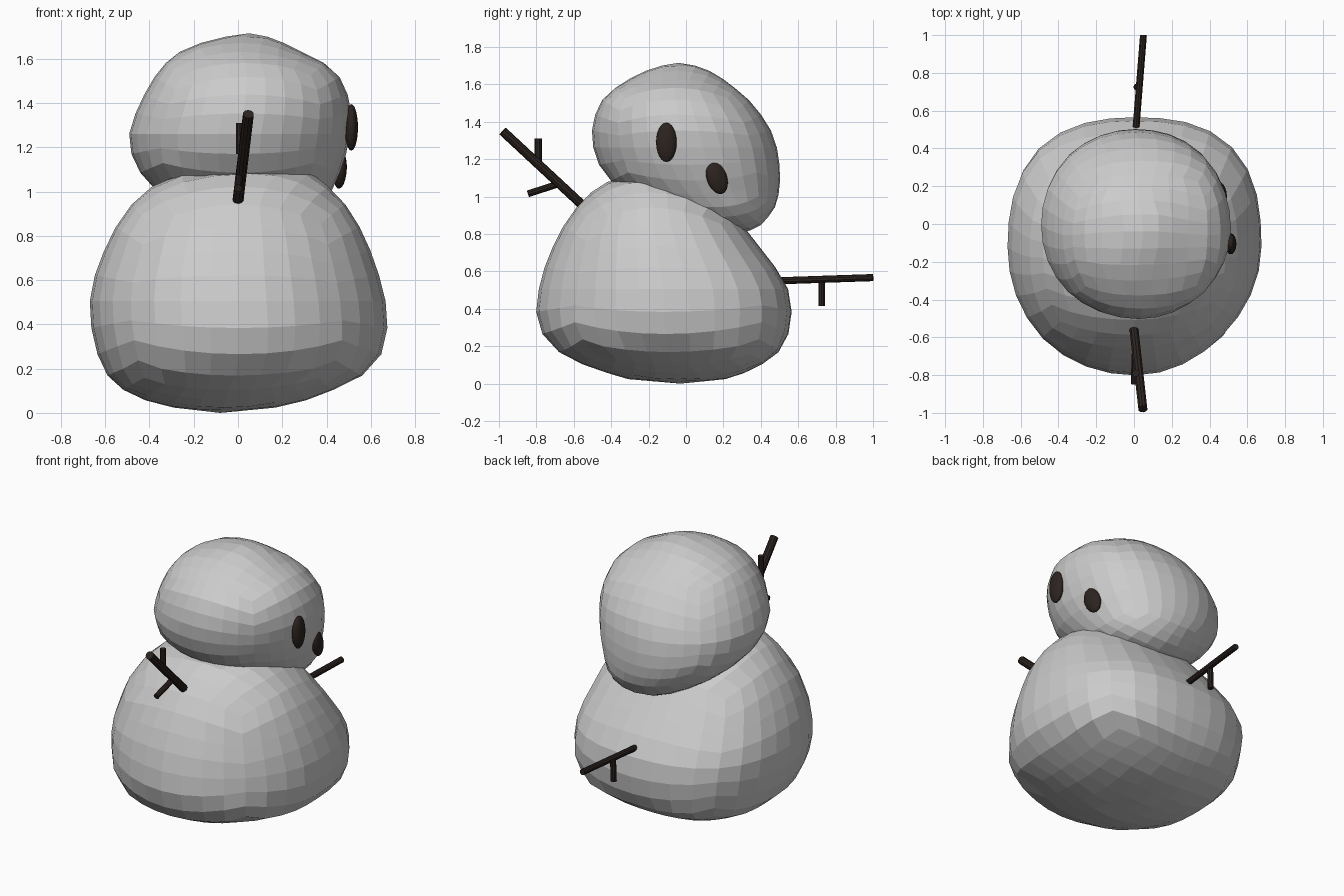
import bpy, bmesh, math
from mathutils import Vector

if "Cube" in bpy.data.objects:
    bpy.data.objects.remove(bpy.data.objects["Cube"])

dark = bpy.data.materials.new("dark_brown")
dark.diffuse_color = (0.025, 0.017, 0.014, 1)
dark.use_nodes = True
dark.node_tree.nodes["Principled BSDF"].inputs["Base Color"].default_value = dark.diffuse_color


def add(name, bm, mat=None):
    me = bpy.data.meshes.new(name)
    bm.to_mesh(me)
    bm.free()
    ob = bpy.data.objects.new(name, me)
    bpy.context.collection.objects.link(ob)
    if mat:
        me.materials.append(mat)
    return ob


def snowball(name, rows, bulge):
    """Quad sphere wrapped onto slices (z, x min, x max, y min, y max).
    bulge: corner swelling for back right, back left, front left, front right."""
    dist = [0.0]
    for a, b in zip(rows, rows[1:]):
        ra, rb = (a[2] - a[1] + a[4] - a[3]) / 4, (b[2] - b[1] + b[4] - b[3]) / 4
        dist.append(dist[-1] + math.hypot(b[0] - a[0], rb - ra))

    def slice_at(t):
        d = min(max(t, 0), 1) * dist[-1]
        i = 0
        while i < len(rows) - 2 and dist[i + 1] < d:
            i += 1
        f = (d - dist[i]) / (dist[i + 1] - dist[i])
        return [p + (q - p) * f for p, q in zip(rows[i], rows[i + 1])]

    bm = bmesh.new()
    bmesh.ops.create_cube(bm, size=2)
    bmesh.ops.subdivide_edges(bm, edges=bm.edges[:], cuts=7, use_grid_fill=True)
    for v in bm.verts:
        d = Vector([math.tan(c * math.pi / 4) for c in v.co]).normalized()
        z, x0, x1, y0, y1 = slice_at(math.asin(max(-1, min(1, d.z))) / math.pi + 0.5)
        ang = math.atan2(d.y, d.x) % math.tau
        k = 1 + bulge[int(ang / (math.pi / 2)) % 4] * math.sin(2 * ang) ** 2
        v.co = ((x0 + x1) / 2 + math.cos(ang) * k * (x1 - x0) / 2,
                (y0 + y1) / 2 + math.sin(ang) * k * (y1 - y0) / 2, z)
    return add(name, bm)


def stick(name, a, b, r):
    a, b = Vector(a), Vector(b)
    bm = bmesh.new()
    bmesh.ops.create_cone(bm, cap_ends=True, segments=10, radius1=r, radius2=r,
                          depth=(b - a).length)
    ob = add(name, bm, dark)
    ob.location = (a + b) / 2
    ob.rotation_euler = (b - a).to_track_quat('Z', 'Y').to_euler()


def eye(name, loc, size, tilt, turn):
    bm = bmesh.new()
    bmesh.ops.create_uvsphere(bm, u_segments=20, v_segments=12, radius=1)
    ob = add(name, bm, dark)
    ob.location, ob.scale = loc, size
    ob.rotation_euler = (math.radians(tilt), 0, math.radians(turn))


# Lumpy body
snowball("body", [
    (0.00, -.08, -.08, -.03, -.03), (0.025, -.30, .18, -.32, .22),
    (0.06, -.43, .32, -.43, .32), (0.12, -.55, .47, -.60, .44),
    (0.20, -.615, .62, -.73, .53), (0.33, -.655, .675, -.805, .565),
    (0.47, -.675, .675, -.795, .565), (0.60, -.655, .645, -.765, .495),
    (0.80, -.58, .575, -.685, .34), (0.95, -.475, .48, -.58, .22),
    (1.03, -.38, .40, -.50, .10), (1.08, -.26, .34, -.42, -.02),
    (1.10, .06, .06, -.24, -.24)], (.085, .07, .02, -.02))

# Head, egg shaped and sagging to the back right
snowball("head", [
    (0.80, .10, .10, .27, .27), (0.83, -.05, .23, .12, .38),
    (0.87, -.16, .33, 0, .425), (0.95, -.30, .40, -.20, .48),
    (1.03, -.40, .435, -.34, .50), (1.13, -.475, .48, -.45, .505),
    (1.25, -.495, .505, -.495, .49), (1.38, -.455, .515, -.505, .445),
    (1.50, -.39, .475, -.465, .355), (1.57, -.34, .41, -.395, .275),
    (1.65, -.24, .25, -.27, .17), (1.695, -.09, .16, -.16, .08),
    (1.715, .05, .05, -.04, -.04)], (.035, .015, .015, 0))

# Eyes
eye("front_eye", (.512, -.105, 1.29), (.03, .055, .105), 0, 0)
eye("rear_eye", (.46, .165, 1.10), (.03, .055, .09), 20, 12)

# Stick arms with twigs
stick("front_arm", (0, -.56, .96), (.047, -.98, 1.35), .025)
stick("front_arm_upper_twig", (.01, -.79, 1.17), (.01, -.79, 1.31), .019)
stick("front_arm_lower_twig", (.005, -.69, 1.065), (0, -.845, 1.015), .018)
stick("rear_arm", (.01, .50, .55), (.05, 1.0, .567), .019)
stick("rear_arm_twig", (.02, .725, .555), (.015, .725, .415), .018)
